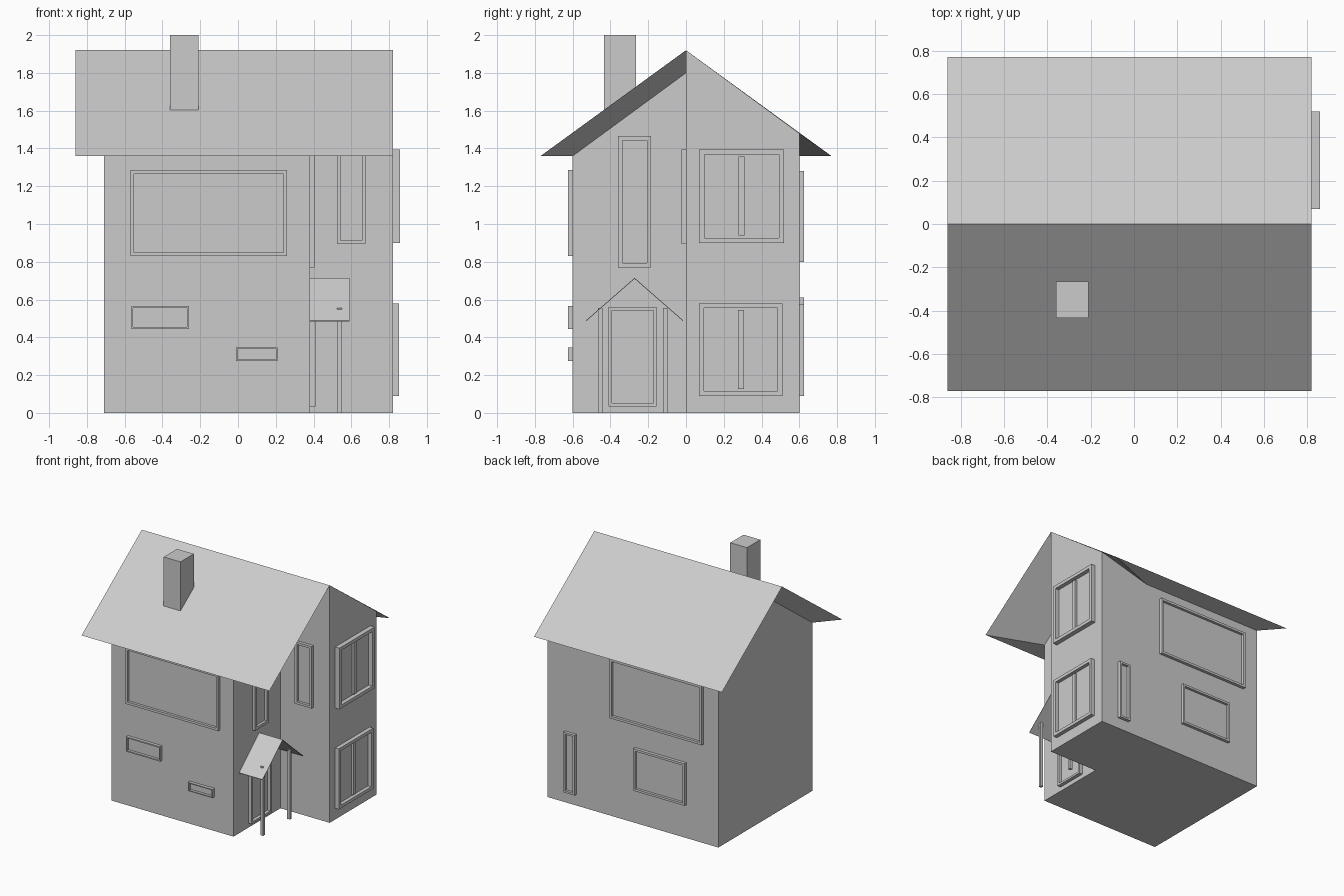
import bpy, bmesh
from math import radians
from mathutils import Matrix, Vector

cube = bpy.data.objects.get("Cube")
if cube:
    bpy.data.objects.remove(cube, do_unlink=True)

# One plain grey finish
grey = bpy.data.materials.new("plain_grey")
grey.use_nodes = True
COLOUR = (0.6, 0.6, 0.6, 1)
grey.diffuse_color = COLOUR
grey.node_tree.nodes["Principled BSDF"].inputs["Base Color"].default_value = COLOUR


def finish(name, bm):
    bmesh.ops.recalc_face_normals(bm, faces=bm.faces)
    mesh = bpy.data.meshes.new(name)
    bm.to_mesh(mesh)
    bm.free()
    mesh.materials.append(grey)
    obj = bpy.data.objects.new(name, mesh)
    bpy.context.collection.objects.link(obj)
    return obj


def faces_object(name, polygons):
    bm = bmesh.new()
    for poly in polygons:
        bm.faces.new([bm.verts.new(p) for p in poly])
    bmesh.ops.remove_doubles(bm, verts=bm.verts, dist=0.0001)
    return finish(name, bm)


def loft(name, x0, profile0, x1, profile1=None):
    """Closed solid between two (y, z) profiles."""
    a = [(x0, y, z) for y, z in profile0]
    b = [(x1, y, z) for y, z in profile1 or profile0]
    n = len(a)
    sides = [(a[i], a[(i + 1) % n], b[(i + 1) % n], b[i]) for i in range(n)]
    return faces_object(name, [a, b] + sides)


def add_box(bm, low, high):
    low, high = Vector(low), Vector(high)
    m = Matrix.Translation((low + high) / 2) @ Matrix.Diagonal((high - low).to_4d())
    return bmesh.ops.create_cube(bm, size=1, matrix=m)["verts"]


def box(name, low, high):
    bm = bmesh.new()
    add_box(bm, low, high)
    return finish(name, bm)


def window(name, turn, wall, span, height, rim, out=0.025, mullion=0):
    """Raised frame with a sunk pane; turn is the wall's angle about z."""
    bm = bmesh.new()
    add_box(bm, (span[0], -out, height[0]), (span[1], 0.01, height[1]))
    bm.normal_update()
    front = min(bm.faces, key=lambda f: f.calc_center_median().y)
    bmesh.ops.inset_region(bm, faces=[front], thickness=rim)
    sunk = bmesh.ops.extrude_face_region(bm, geom=[front])["geom"]
    bmesh.ops.delete(bm, geom=[front], context="FACES")
    for v in sunk:
        if isinstance(v, bmesh.types.BMVert):
            v.co.y = -0.004
    if mullion:
        mid = sum(span) / 2
        add_box(bm, (mid - mullion, -out * 0.6, height[0] + rim),
                (mid + mullion, 0, height[1] - rim))
    place = Matrix.Rotation(radians(turn), 4, "Z") @ Matrix.Translation((0, -wall, 0))
    bm.transform(place)
    return finish(name, bm)


# Main dimensions
LEFT, RIGHT, INNER = 0.82, -0.71, 0.38
DEPTH, EAVE, PEAK, RIDGE = 0.6, 1.36, 1.80, 1.92
OVER_X, OVER_Y, WING_EAVE = -0.86, 0.77, 1.48

# Walls: full-depth main block and half-depth wing
gable = [(-DEPTH, 0), (DEPTH, 0), (DEPTH, EAVE), (0, PEAK), (-DEPTH, EAVE)]
loft("main_walls", RIGHT, gable, INNER)
loft("wing_walls", INNER, [(0, 0), (DEPTH, 0), (DEPTH, EAVE), (0, PEAK)],
     LEFT, [(0, 0), (DEPTH, 0), (DEPTH, WING_EAVE), (0, RIDGE)])

# Roof slopes, with soffits running back to the wall tops
ridge_r, ridge_l = (OVER_X, 0, RIDGE), (LEFT, 0, RIDGE)
polygons = []
for s in (-1, 1):
    eave_r, eave_l = (OVER_X, s * OVER_Y, EAVE), (LEFT, s * OVER_Y, EAVE)
    top_r, top_l = (RIGHT, s * DEPTH, EAVE), (INNER, s * DEPTH, EAVE)
    polygons += [(ridge_r, ridge_l, eave_l, eave_r),
                 (ridge_r, eave_r, top_r, (RIGHT, 0, PEAK)),
                 (eave_r, eave_l, top_l, top_r)]
    if s < 0:
        polygons.append((ridge_l, (INNER, 0, PEAK), top_l, eave_l))
    else:
        polygons.append((eave_l, (LEFT, DEPTH, WING_EAVE), top_l))
faces_object("roof", polygons)

box("chimney", (-0.36, -0.435, 1.5), (-0.21, -0.265, 2))

# Front windows
window("front_large_window", 0, DEPTH, (-0.57, 0.26), (0.83, 1.285), 0.027)
window("front_small_window", 0, DEPTH, (-0.565, -0.26), (0.445, 0.565), 0.014)
window("front_slot_window", 0, DEPTH, (-0.01, 0.21), (0.275, 0.345), 0.011)
window("wing_front_window", 0, 0, (0.525, 0.675), (0.895, 1.395), 0.026)

# Left gable windows
window("left_upper_window", 90, LEFT, (0.07, 0.52), (0.90, 1.395), 0.038, 0.038, 0.016)
window("left_lower_window", 90, LEFT, (0.07, 0.51), (0.09, 0.58), 0.036, 0.033, 0.016)

# Entrance wall
window("stair_window", 90, INNER, (-0.36, -0.185), (0.77, 1.465), 0.032)
window("front_door", 90, INNER, (-0.41, -0.155), (0.035, 0.56), 0.024, 0.03)

# Back windows, with x mirrored by the half turn
window("back_large_window", 180, DEPTH, (-0.25, 0.576), (0.80, 1.28), 0.027)
window("back_small_window", 180, DEPTH, (-0.036, 0.424), (0.27, 0.61), 0.025)
window("back_narrow_window", 180, DEPTH, (-0.66, -0.56), (0.09, 0.577), 0.022)

# Porch: thin gabled canopy on two posts
MID, HALF, LOW, TOP, THIN = -0.272, 0.257, 0.49, 0.715, 0.005
loft("porch_roof", INNER,
     [(MID - HALF, LOW), (MID, TOP), (MID + HALF, LOW),
      (MID + HALF, LOW - THIN), (MID, TOP - THIN), (MID - HALF, LOW - THIN)], 0.59)
for name, s in (("porch_front_post", -1), ("porch_back_post", 1)):
    y = MID - 0.01 + s * 0.172
    box(name, (0.525, y - 0.011, 0), (0.55, y + 0.011, 0.555))
